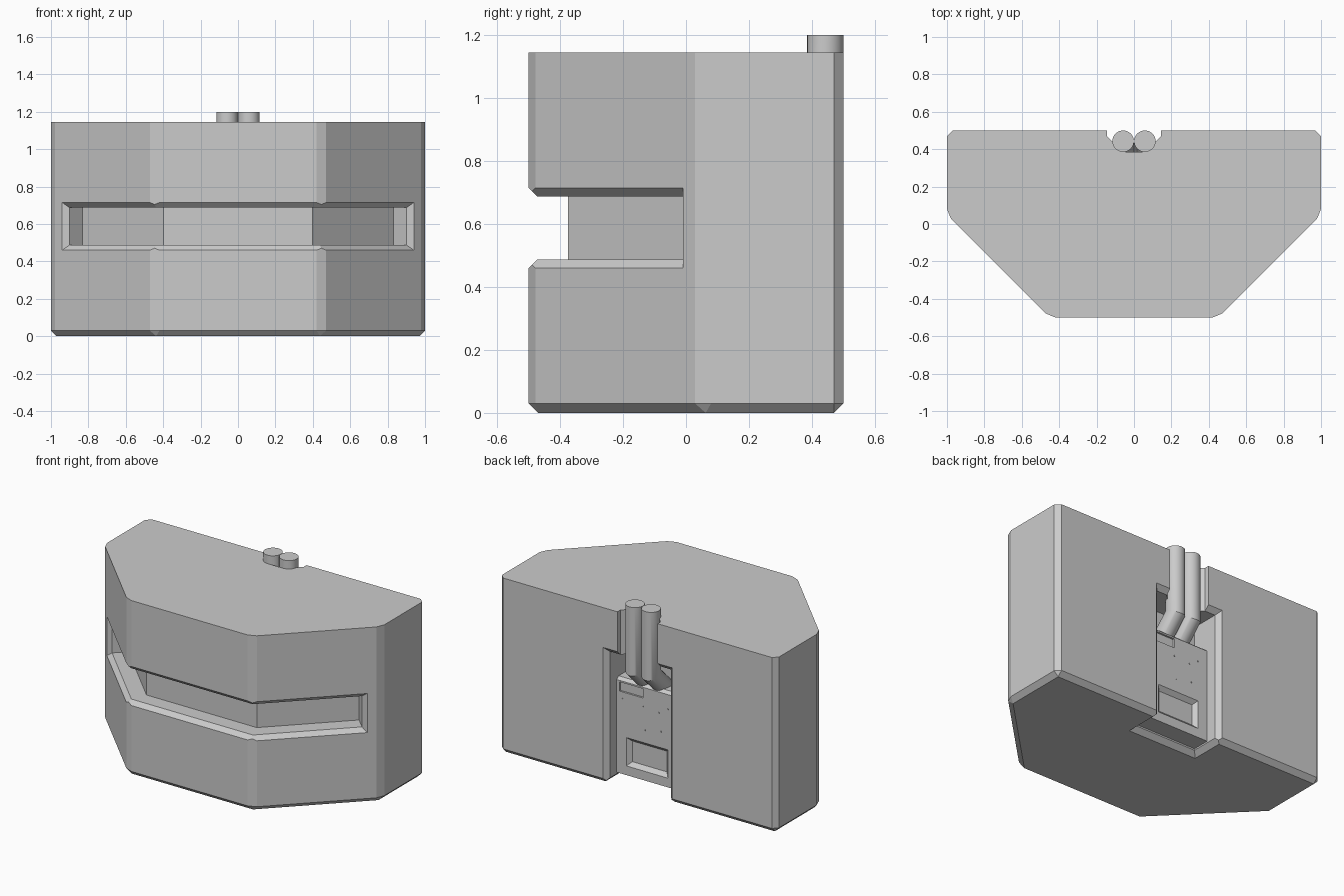
import bpy, bmesh, math
from mathutils import Vector

if "Cube" in bpy.data.objects:
    bpy.data.objects.remove(bpy.data.objects["Cube"])


def loft(name, layers):
    """Closed solid through equal-length point loops; ends capped with strips."""
    bm = bmesh.new()
    rings = [[bm.verts.new(p) for p in layer] for layer in layers]
    n = len(rings[0])
    for a, b in zip(rings, rings[1:]):
        for i in range(n):
            j = (i + 1) % n
            bm.faces.new((a[i], a[j], b[j], b[i]))
    for r in (rings[0], rings[-1]):
        for i in range(n // 2 - 1):
            bm.faces.new((r[i], r[i + 1], r[n - 2 - i], r[n - 1 - i]))
    return finish(name, bm)


def finish(name, bm):
    bmesh.ops.recalc_face_normals(bm, faces=bm.faces)
    me = bpy.data.meshes.new(name)
    bm.to_mesh(me)
    bm.free()
    ob = bpy.data.objects.new(name, me)
    bpy.context.collection.objects.link(ob)
    return ob


def cut(target, cutter):
    m = target.modifiers.new("cut", 'BOOLEAN')
    m.operation, m.solver, m.object = 'DIFFERENCE', 'EXACT', cutter
    bpy.context.view_layer.objects.active = target
    bpy.ops.object.modifier_apply(modifier=m.name)
    bpy.data.objects.remove(cutter)


def rect_z(x, y0, y1, z):
    return [(-x, y0, z), (x, y0, z), (x, y1, z), (-x, y1, z)]


def rect_y(x0, x1, z0, z1, y):
    return [(x0, y, z0), (x1, y, z0), (x1, y, z1), (x0, y, z1)]


# main body: six-sided prism, bevelled everywhere except the top rim
H = 1.145
outline = [(-1, .5), (-1, .05), (-.45, -.5), (.45, -.5), (1, .05), (1, .5)]
bm = bmesh.new()
base = bm.faces.new([bm.verts.new((x, y, 0)) for x, y in outline])
ext = bmesh.ops.extrude_face_region(bm, geom=[base], use_keep_orig=True)
bmesh.ops.translate(bm, vec=(0, 0, H), verts=[v for v in ext['geom'] if isinstance(v, bmesh.types.BMVert)])
bmesh.ops.recalc_face_normals(bm, faces=bm.faces)
edges = [e for e in bm.edges if min(v.co.z for v in e.verts) < .01]
bmesh.ops.bevel(bm, geom=edges, offset=.03, segments=1, affect='EDGES')
body = finish("body", bm)


# front slot wrapping onto the diagonal sides, with a chamfered rim
def slot_layer(d, inset):
    s = math.sqrt(.5)
    end = (.94 - (d + inset) * s, -.01 + (d - inset) * s)
    cor = (.45 - d * math.tan(math.pi / 8), -.5 + d)
    path = [(-end[0], end[1]), (-cor[0], cor[1]), cor, end]
    h = .1275 - inset
    return [(x, y, .5875 + h) for x, y in path] + [(x, y, .5875 - h) for x, y in reversed(path)]


cut(body, loft("slot_cutter", [slot_layer(-.02, -.02), slot_layer(.027, .027), slot_layer(.125, .027)]))

# rear bay, with chamfered back and bottom rims
cut(body, loft("bay_cutter", [rect_z(.22, .285, .7, -.1), rect_z(.22, .285, .7, .855)]))
cut(body, loft("bay_back_rim", [rect_y(-.27, .27, -.2, .905, .52), rect_y(-.22, .22, -.2, .855, .47)]))
cut(body, loft("bay_bottom_rim", [rect_z(.27, .235, .7, -.02), rect_z(.22, .285, .7, .03)]))

# pipe groove above the bay
groove = [(-.145, .6), (-.145, .47), (-.06, .385), (.06, .385), (.145, .47), (.145, .6)]
cut(body, loft("groove_cutter", [[(x, y, z) for x, y in groove] for z in (.8, 1.3)]))

# control box inside the bay
box = loft("control_box", [rect_z(.22, .27, .40, .04), rect_z(.22, .27, .40, .645), rect_z(.22, .27, .38, .662)])
# lower window with sloped edges, and small upper display
cut(box, loft("window_cutter", [rect_y(-.16, .16, .09, .295, .41), rect_y(-.125, .125, .125, .26, .375)]))
cut(box, loft("display_cutter", [rect_y(.03, .2, .575, .635, .42), rect_y(.03, .2, .575, .635, .388)]))

# small studs on the control box face
bm = bmesh.new()
for x, z in [(.18, .53), (-.15, .55), (.03, .52), (-.085, .51), (.015, .37), (-.1, .39)]:
    r = bmesh.ops.create_cone(bm, cap_ends=True, segments=8, radius1=.004, radius2=.004, depth=.006)
    for v in r['verts']:
        v.co = Vector((x + v.co.x, .401 + v.co.z, z + v.co.y))
finish("studs", bm)

# twin pipes: straight drop, mitred 45 degree elbow into the box
for side, x in (("left", -.058), ("right", .058)):
    ring = [(.0575 * math.cos(a * math.tau / 32), .0575 * math.sin(a * math.tau / 32)) for a in range(32)]
    k = math.tan(math.pi / 8)
    top = [(x + u, .4425 + v, 1.2) for u, v in ring]
    elbow = [(x + u, .4425 + v, .775 - k * v) for u, v in ring]
    tail = [(px, py - .15, pz - .15) for px, py, pz in elbow]
    pipe = loft("pipe_" + side, [top, elbow, tail])
    bpy.ops.object.select_all(action='DESELECT')
    pipe.select_set(True)
    bpy.context.view_layer.objects.active = pipe
    bpy.ops.object.shade_smooth_by_angle(angle=math.radians(30))
